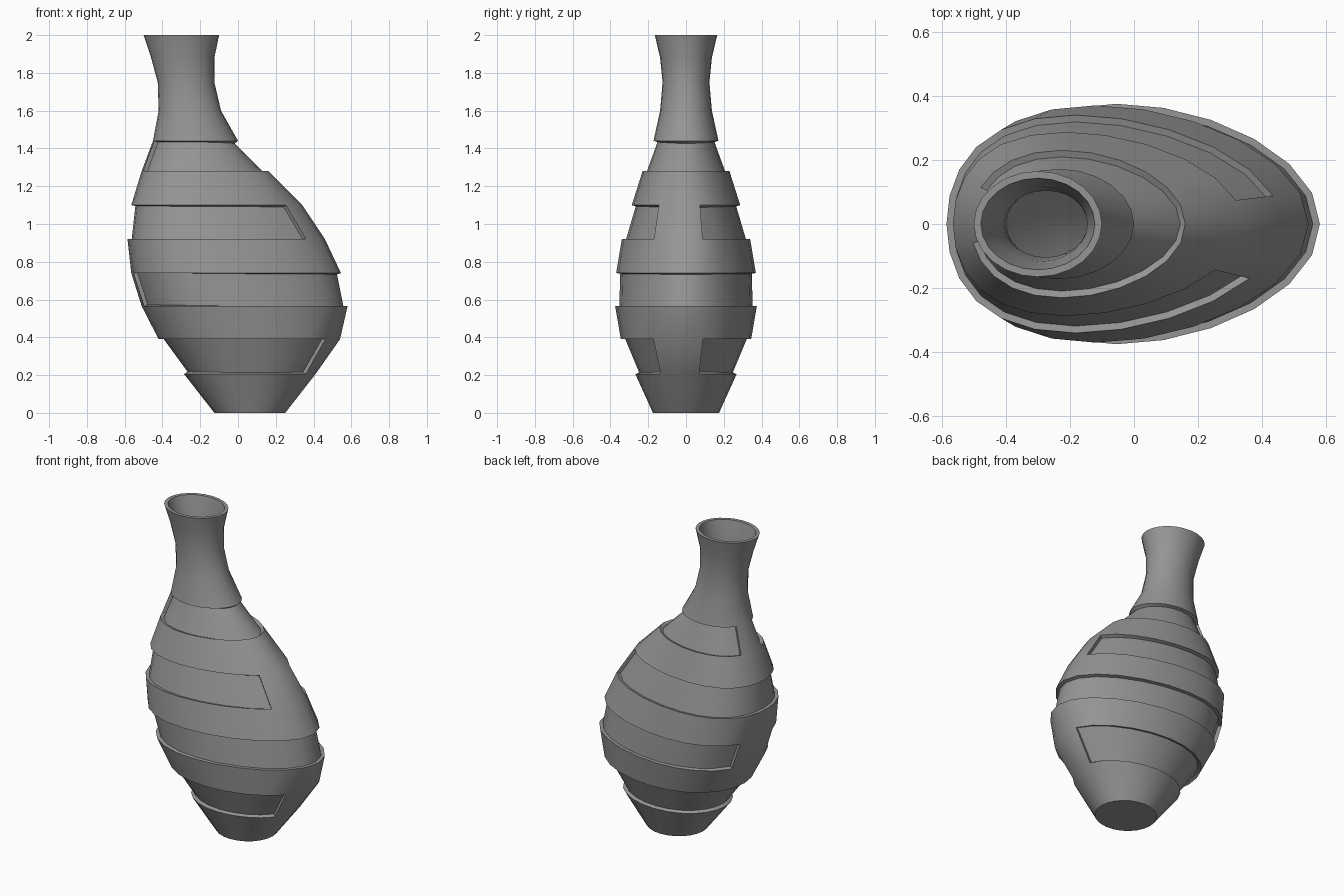
import bpy, bmesh, math
from mathutils import Vector

if "Cube" in bpy.data.objects:
    bpy.data.objects.remove(bpy.data.objects["Cube"])

SIDES = 24
DEPTH = 0.022  # groove depth, measured square to the skin
# z, left x, right x, half depth, egg shift towards -x, wall inset of the inside
RINGS = [
    (0.00, -0.125, 0.25, 0.175, 0, 0.02),
    (0.205, -0.285, 0.41, 0.268, 0.02, 0.04),
    (0.39, -0.42, 0.54, 0.345, 0.05, 0.05),
    (0.565, -0.51, 0.58, 0.375, 0.09, 0.045),
    (0.74, -0.565, 0.545, 0.37, 0.11, 0.045),
    (0.92, -0.585, 0.46, 0.34, 0.12, 0.05),
    (1.10, -0.565, 0.34, 0.287, 0.10, 0.045),
    (1.28, -0.51, 0.16, 0.23, 0.05, 0.05),
    (1.44, -0.45, 0.00, 0.172, 0.01, 0.035),
    (1.60, -0.42, -0.09, 0.137, 0, 0.022),
    (1.75, -0.425, -0.125, 0.124, 0, 0.02),
    (1.88, -0.46, -0.125, 0.137, 0, 0.02),
    (2.00, -0.50, -0.10, 0.165, 0, 0.022),
]
# grooved band -> first of the three sides left standing proud
GAPS = {1: 22, 3: 10, 5: 22, 7: 10}

bm = bmesh.new()
cache = {}


def point(level, k, inset=0.0):
    z, xl, xr, ry, egg, _ = RINGS[level]
    a = math.tau * k / SIDES
    x = (xl + xr) / 2 + ((xr - xl) / 2 - inset) * math.cos(a) - egg * math.sin(a) ** 2
    return Vector((x, (ry - inset) * math.sin(a), z))


def vert(level, k, layer):
    """layer: 0 outer skin, 1 groove floor, 2 inside of the vase"""
    k %= SIDES
    key = (level, k, layer)
    if key not in cache:
        p = point(level, k, RINGS[level][5] if layer == 2 else 0)
        if layer == 1:
            around = point(level, k + 1) - point(level, k - 1)
            up = point(level + 1, k) - point(level - 1, k)
            p -= around.cross(up).normalized() * DEPTH
        if layer == 2 and level == 0:
            p.z = 0.025
        cache[key] = bm.verts.new(p)
    return cache[key]


def grooved(band, k):
    return int(band in GAPS and (k - GAPS[band]) % SIDES >= 3)


top = len(RINGS) - 1
for band in range(top):
    for k in range(SIDES):
        # outer skin and inner wall
        g = grooved(band, k)
        for layer in (g, 2):
            bm.faces.new([vert(band, k, layer), vert(band, k + 1, layer),
                          vert(band + 1, k + 1, layer), vert(band + 1, k, layer)])
        # ledges above and below a groove
        if g:
            for lv in (band, band + 1):
                bm.faces.new([vert(lv, k, 0), vert(lv, k + 1, 0),
                              vert(lv, k + 1, 1), vert(lv, k, 1)])
        # end walls of a groove
        if g != grooved(band, (k - 1) % SIDES):
            bm.faces.new([vert(band, k, 0), vert(band + 1, k, 0),
                          vert(band + 1, k, 1), vert(band, k, 1)])

# lip, base and inside floor
for k in range(SIDES):
    bm.faces.new([vert(top, k, 0), vert(top, k + 1, 0), vert(top, k + 1, 2), vert(top, k, 2)])
for layer in (0, 2):
    bm.faces.new([vert(0, k, layer) for k in range(SIDES)])

bmesh.ops.recalc_face_normals(bm, faces=bm.faces)
mesh = bpy.data.meshes.new("vase")
bm.to_mesh(mesh)
bm.free()
vase = bpy.data.objects.new("vase", mesh)
bpy.context.collection.objects.link(vase)

# dark grey glaze
glaze = bpy.data.materials.new("dark_glaze")
glaze.diffuse_color = (0.3, 0.3, 0.3, 1)
glaze.use_nodes = True
glaze.node_tree.nodes["Principled BSDF"].inputs["Base Color"].default_value = glaze.diffuse_color
mesh.materials.append(glaze)

bpy.context.view_layer.objects.active = vase
vase.select_set(True)
bpy.ops.object.shade_smooth_by_angle(angle=math.radians(35))
